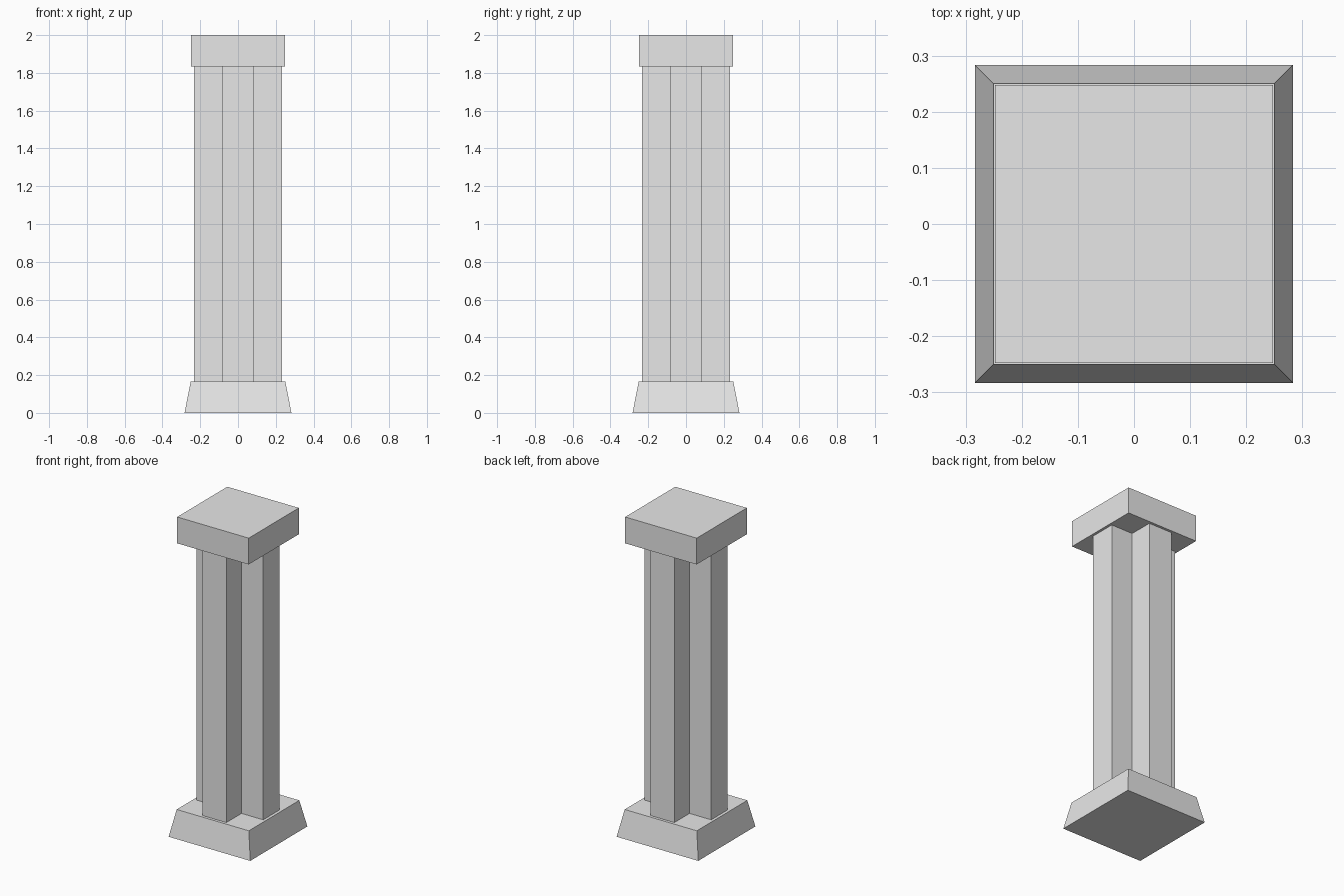
import bpy
import bmesh

cube = bpy.data.objects.get("Cube")
if cube:
    bpy.data.objects.remove(cube, do_unlink=True)

stone = bpy.data.materials.new("light_grey_stone")
stone.use_nodes = True
grey = (0.8, 0.8, 0.8, 1.0)
stone.diffuse_color = grey
stone.node_tree.nodes["Principled BSDF"].inputs["Base Color"].default_value = grey


def square(half):
    return [(-half, -half), (half, -half), (half, half), (-half, half)]


def cross(reach, half):
    """Plus-shaped outline: one arm turned through four quarter turns."""
    points = []
    x_dir, y_dir = 1, 0
    for _ in range(4):
        for along, side in ((half, -half), (reach, -half), (reach, half)):
            points.append((along * x_dir - side * y_dir, along * y_dir + side * x_dir))
        x_dir, y_dir = -y_dir, x_dir
    return points


def loft(name, lower, upper, z_low, z_high):
    """Closed solid between two matching outlines."""
    bm = bmesh.new()
    low = [bm.verts.new((x, y, z_low)) for x, y in lower]
    high = [bm.verts.new((x, y, z_high)) for x, y in upper]
    bm.faces.new(low[::-1])
    bm.faces.new(high)
    for i in range(len(low)):
        j = (i + 1) % len(low)
        bm.faces.new((low[i], low[j], high[j], high[i]))
    mesh = bpy.data.meshes.new(name)
    bm.to_mesh(mesh)
    bm.free()
    mesh.materials.append(stone)
    obj = bpy.data.objects.new(name, mesh)
    bpy.context.collection.objects.link(obj)
    return obj


BASE_TOP, CAP_BOTTOM, HEIGHT = 0.167, 1.835, 2.0

# Tapered plinth
loft("base", square(0.283), square(0.25), 0, BASE_TOP)

# Cross-section column
shaft = cross(0.232, 0.082)
loft("shaft", shaft, shaft, BASE_TOP, CAP_BOTTOM)

# Square slab on top
loft("cap", square(0.248), square(0.248), CAP_BOTTOM, HEIGHT)
